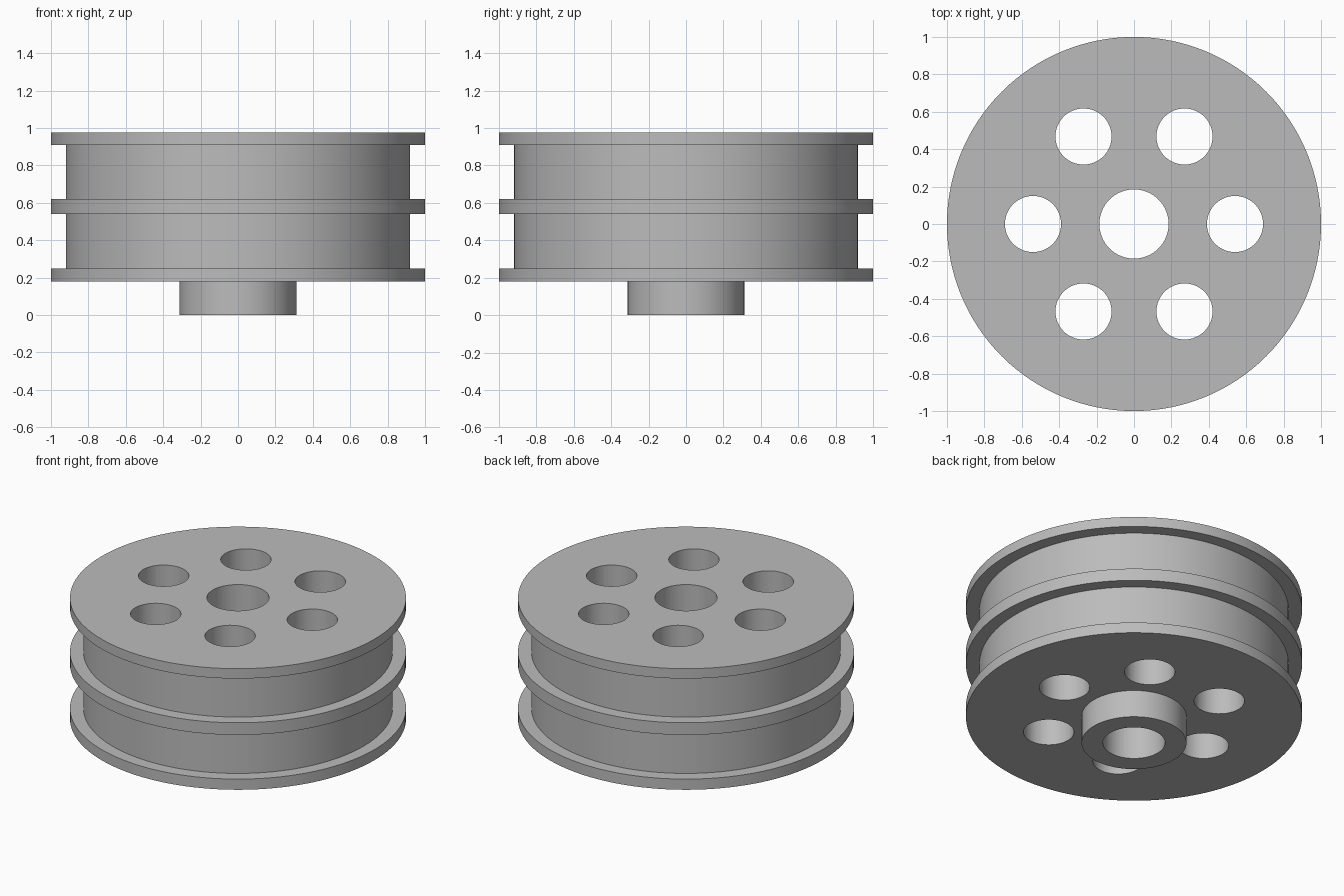
import bpy, bmesh, math
from mathutils import Matrix, Vector

if "Cube" in bpy.data.objects:
    bpy.data.objects.remove(bpy.data.objects["Cube"], do_unlink=True)

SEGMENTS = 128
BORE, HUB, DRUM, RIM = 0.185, 0.312, 0.92, 1.0
HOLE, HOLE_CIRCLE = 0.15, 0.54

grey = bpy.data.materials.new("plain grey")
grey.use_nodes = True
colour = (0.5, 0.5, 0.5, 1)
grey.diffuse_color = colour
grey.node_tree.nodes["Principled BSDF"].inputs["Base Color"].default_value = colour


def make_object(name, bm):
    bmesh.ops.recalc_face_normals(bm, faces=bm.faces)
    mesh = bpy.data.meshes.new(name)
    bm.to_mesh(mesh)
    bm.free()
    obj = bpy.data.objects.new(name, mesh)
    bpy.context.collection.objects.link(obj)
    obj.data.materials.append(grey)
    return obj


def lathe(name, profile):
    """Turn a closed (radius, height) profile around the z axis."""
    bm = bmesh.new()
    verts = [bm.verts.new((r, 0, z)) for r, z in profile]
    edges = [bm.edges.new((v, verts[i - 1])) for i, v in enumerate(verts)]
    bmesh.ops.spin(bm, geom=verts + edges, cent=(0, 0, 0), axis=(0, 0, 1),
                   angle=math.tau, steps=SEGMENTS, use_merge=True)
    bmesh.ops.remove_doubles(bm, verts=bm.verts, dist=0.0001)
    return make_object(name, bm)


# Double-groove wheel, hub and central bore as one turned body
flanges = [(0.18, 0.25), (0.54, 0.62), (0.91, 0.975)]
profile = [(BORE, 0), (HUB, 0), (HUB, flanges[0][0])]
for i, (low, high) in enumerate(flanges):
    if i:
        profile.append((DRUM, low))
    profile += [(RIM, low), (RIM, high)]
    if i < len(flanges) - 1:
        profile.append((DRUM, high))
profile.append((BORE, flanges[-1][1]))
wheel = lathe("grooved_wheel", profile)

# Ring of six through holes
bm = bmesh.new()
for i in range(6):
    place = Matrix.Rotation(i * math.tau / 6, 4, "Z") @ Matrix.Translation(Vector((HOLE_CIRCLE, 0, 0.6)))
    bmesh.ops.create_cone(bm, cap_ends=True, segments=64, radius1=HOLE,
                          radius2=HOLE, depth=1.0, matrix=place)
cutter = make_object("hole_cutter", bm)
cutter.hide_render = True

cut = wheel.modifiers.new("holes", "BOOLEAN")
cut.operation = "DIFFERENCE"
cut.solver = "EXACT"
cut.object = cutter
bpy.ops.object.select_all(action="DESELECT")
wheel.select_set(True)
bpy.context.view_layer.objects.active = wheel
bpy.ops.object.modifier_apply(modifier=cut.name)
bpy.data.objects.remove(cutter, do_unlink=True)
bpy.ops.object.shade_smooth_by_angle(angle=math.radians(30))
